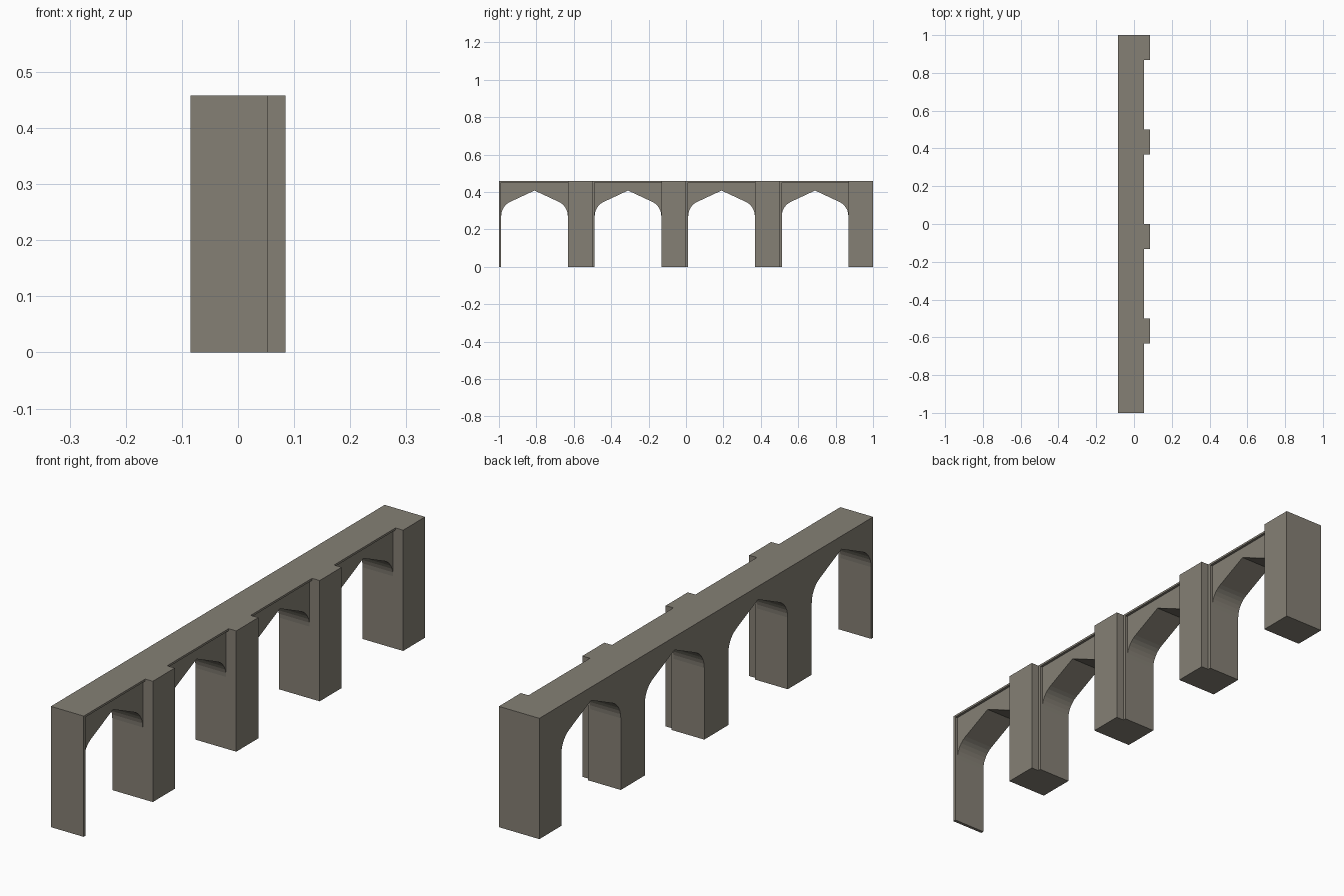
import bpy, bmesh, math

if "Cube" in bpy.data.objects:
    bpy.data.objects.remove(bpy.data.objects["Cube"])

BACK, PANEL, FRAME, PIER = -0.085, 0.043, 0.053, 0.085   # depth planes along x
TOP = 0.458
LEFT, RIGHT = 0.012, 0.368      # opening edges inside one 0.5 wide bay
BAYS = [-1.0, -0.5, 0.0, 0.5]

stone = bpy.data.materials.new("warm grey stone")
stone.diffuse_color = (0.235, 0.216, 0.178, 1)
stone.use_nodes = True
stone.node_tree.nodes["Principled BSDF"].inputs["Base Color"].default_value = stone.diffuse_color


def extrude_yz(name, profile, x0, x1, back=True):
    """Solid from a y/z outline between two x planes; the hidden back cap is optional."""
    bm = bmesh.new()
    a = [bm.verts.new((x0, y, z)) for y, z in profile]
    b = [bm.verts.new((x1, y, z)) for y, z in profile]
    n = len(profile)
    for i in range(n):
        j = (i + 1) % n
        bm.faces.new((a[i], a[j], b[j], b[i]))
    front = bm.faces.new(b)
    caps = [front]
    if back:
        caps.append(bm.faces.new(a[::-1]))
    bmesh.ops.recalc_face_normals(bm, faces=bm.faces)
    front.normal_update()
    if front.normal.x < 0:
        bmesh.ops.reverse_faces(bm, faces=bm.faces)
    bmesh.ops.triangulate(bm, faces=caps)
    me = bpy.data.meshes.new(name)
    bm.to_mesh(me)
    bm.free()
    me.materials.append(stone)
    ob = bpy.data.objects.new(name, me)
    bpy.context.collection.objects.link(ob)
    return ob


def comb(opening):
    """Wall outline with the given opening outline repeated in every bay."""
    pts = [(-1, TOP), (-1, 0)]
    for y in BAYS:
        pts += [(y + dy, z) for dy, z in opening]
    return pts + [(1, 0), (1, TOP)]


# four-centred arch: tight haunch arc, then a straight slope to the point
mid, half = (LEFT + RIGHT) / 2, (RIGHT - LEFT) / 2
r, spring, apex, steps = 0.083, 0.272, 0.408, 6
haunch = []
for i in range(steps + 1):
    t = math.radians(65) * i / steps
    haunch.append((half - r + r * math.cos(t), spring + r * math.sin(t)))
arch = [(LEFT, 0)] + [(mid - d, z) for d, z in haunch] + [(mid, apex)]
arch += [(mid + d, z) for d, z in reversed(haunch)] + [(RIGHT, 0)]

# arcade wall, with its spandrels set back behind the frame
extrude_yz("arcade_wall", comb(arch), BACK, PANEL)

# thin raised frame around each spandrel
extrude_yz("spandrel_frame",
           comb([(LEFT, 0), (LEFT, 0.45), (RIGHT, 0.45), (RIGHT, 0)]),
           PANEL, FRAME, back=False)

# projecting piers
for k, y in enumerate(BAYS):
    extrude_yz(f"pier_{k + 1}",
               [(y + RIGHT, 0), (y + 0.5, 0), (y + 0.5, TOP), (y + RIGHT, TOP)],
               FRAME, PIER, back=False)
